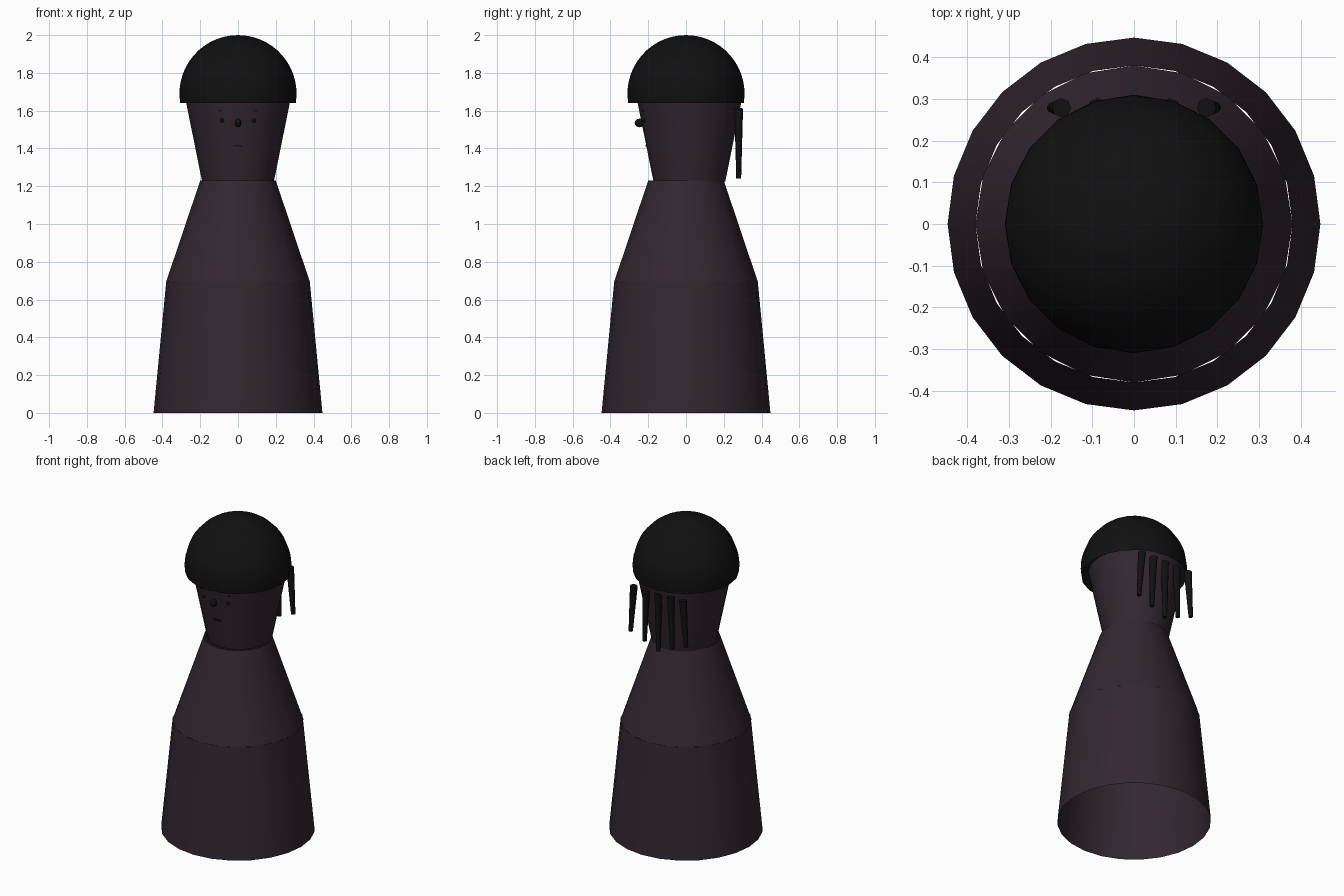
import bpy, bmesh, math
from mathutils import Vector, Matrix

if "Cube" in bpy.data.objects:
    bpy.data.objects.remove(bpy.data.objects["Cube"])


def material(name, rgb):
    m = bpy.data.materials.new(name)
    m.diffuse_color = (*rgb, 1.0)
    m.use_nodes = True
    m.node_tree.nodes["Principled BSDF"].inputs["Base Color"].default_value = m.diffuse_color
    return m


PLUM = material("dark plum", (0.033, 0.020, 0.030))
BLACK = material("soft black", (0.0055, 0.0055, 0.0055))


def finish(name, bm, mat, smooth=True):
    mesh = bpy.data.meshes.new(name)
    bm.to_mesh(mesh)
    bm.free()
    mesh.materials.append(mat)
    for p in mesh.polygons:
        p.use_smooth = smooth
    obj = bpy.data.objects.new(name, mesh)
    bpy.context.collection.objects.link(obj)
    return obj


def lathe(name, profile, sides, mat, y=0.0):
    """Open shell of revolution from (radius, z) points, bottom to top."""
    bm = bmesh.new()
    rings = []
    for r, z in profile:
        if r < 1e-5:
            rings.append([bm.verts.new((0, y, z))] * sides)
        else:
            angles = [2 * math.pi * i / sides for i in range(sides)]
            rings.append([bm.verts.new((r * math.cos(a), y + r * math.sin(a), z)) for a in angles])
    for low, high in zip(rings, rings[1:]):
        for i in range(sides):
            j = (i + 1) % sides
            quad = [low[i], low[j], high[j], high[i]]
            bm.faces.new(list(dict.fromkeys(quad)))
    return finish(name, bm, mat)


def strand(name, top, bottom, r_top, r_bottom):
    """Tapered rod between two points."""
    top, bottom = Vector(top), Vector(bottom)
    axis = top - bottom
    bm = bmesh.new()
    bmesh.ops.create_cone(bm, cap_ends=True, segments=8, radius1=r_bottom,
                          radius2=r_top, depth=axis.length)
    turn = axis.to_track_quat('Z', 'Y').to_matrix().to_4x4()
    bm.transform(Matrix.Translation((top + bottom) / 2) @ turn)
    obj = finish(name, bm, BLACK)
    for p in obj.data.polygons:
        p.use_smooth = len(p.vertices) == 4
    return obj


def ball(name, loc, size):
    bm = bmesh.new()
    bmesh.ops.create_uvsphere(bm, u_segments=10, v_segments=8, radius=1)
    bm.transform(Matrix.Translation(loc) @ Matrix.Diagonal((*size, 1)))
    return finish(name, bm, BLACK)


def bar(name, loc, size):
    bm = bmesh.new()
    bmesh.ops.create_cube(bm, size=1)
    bm.transform(Matrix.Translation(loc) @ Matrix.Diagonal((*size, 1)))
    return finish(name, bm, BLACK, False)


# Robe: skirt and tapering torso
lathe("skirt", [(0.447, 0.0), (0.38, 0.695)], 24, PLUM)
lathe("torso", [(0.38, 0.695), (0.2, 1.23)], 20, PLUM)

# Head, set slightly back, and the dome of hair
lathe("head", [(0.19, 1.225), (0.278, 1.66)], 20, PLUM, y=0.018)
end = math.radians(99)
dome = [(0.31 * math.sin(end * (1 - i / 14)), 1.69 + 0.31 * math.cos(end * (1 - i / 14)))
        for i in range(15)]
lathe("hair_cap", dome, 20, BLACK)

# Five hanging strands fanned across the back, longest in the middle
for i in range(-2, 3):
    length = 0.37 - 0.038 * abs(i)
    strand(f"hair_strand_{i + 3}", (0.087 * i, 0.279, 1.612),
           (0.098 * i, 0.279, 1.612 - length), 0.023, 0.013)

# Face
for side, s in (("left", -1), ("right", 1)):
    ball(f"eye_{side}", (0.085 * s, -0.222, 1.548), (0.012, 0.01, 0.012))
    bar(f"eyebrow_{side}", (0.095 * s, -0.229, 1.6), (0.018, 0.012, 0.007))
ball("nose", (0, -0.245, 1.535), (0.017, 0.027, 0.023))
bar("mouth", (0, -0.209, 1.414), (0.045, 0.009, 0.008))
